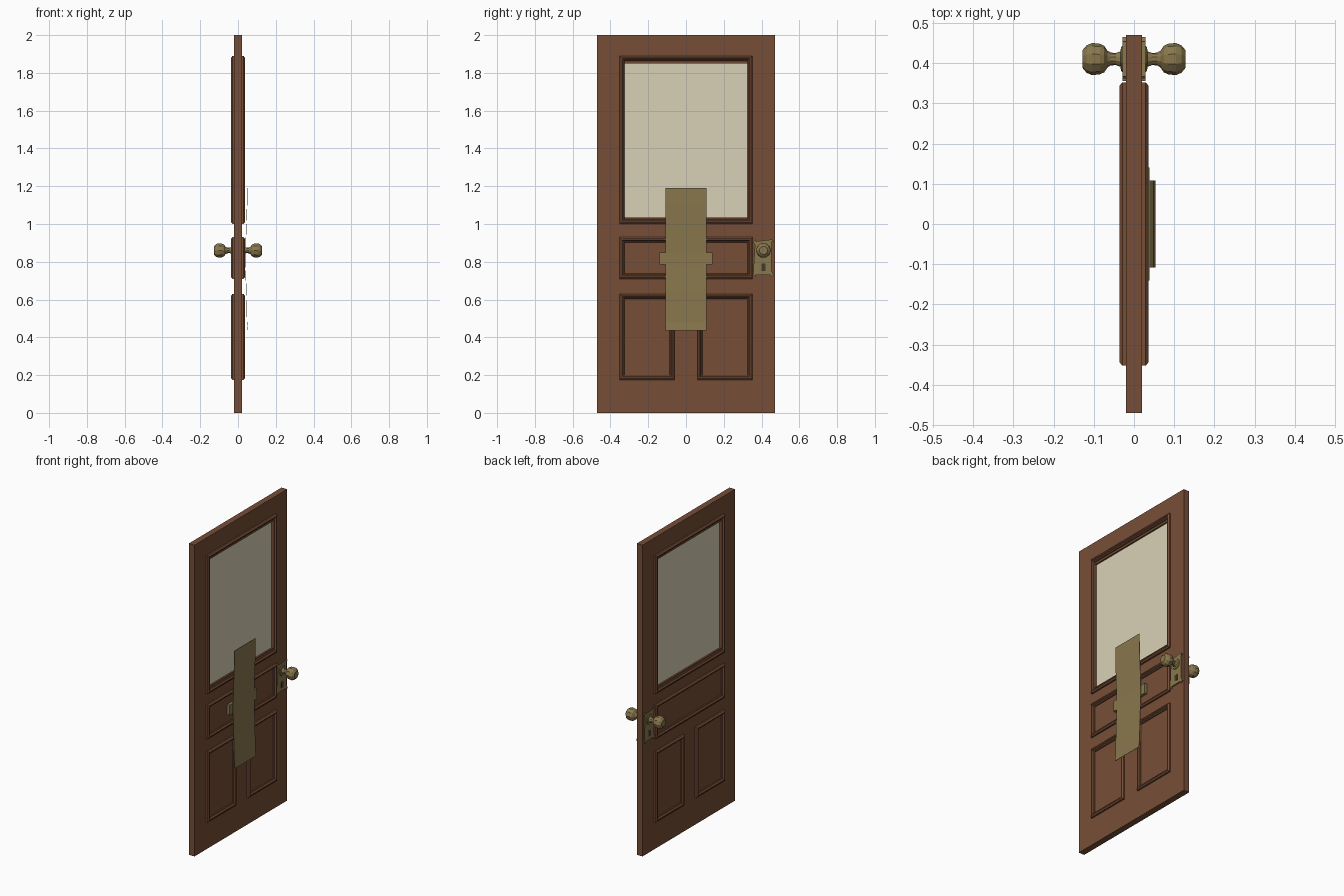
import bpy, bmesh, math
from mathutils import Vector

if "Cube" in bpy.data.objects:
    bpy.data.objects.remove(bpy.data.objects["Cube"])


def material(name, r, g, b):
    m = bpy.data.materials.new(name)
    m.diffuse_color = tuple((c / 255) ** 2.2 for c in (r, g, b)) + (1,)
    m.use_nodes = True
    m.node_tree.nodes["Principled BSDF"].inputs["Base Color"].default_value = m.diffuse_color
    return m


WOOD = material("brown wood", 118, 79, 58)
GLASS = material("cream glass", 216, 207, 180)
BRASS = material("old brass", 136, 119, 78)
DARK = material("dark keyhole", 70, 62, 42)


def finish(name, bm, mat):
    bmesh.ops.recalc_face_normals(bm, faces=bm.faces)
    me = bpy.data.meshes.new(name)
    bm.to_mesh(me)
    bm.free()
    me.materials.append(mat)
    ob = bpy.data.objects.new(name, me)
    bpy.context.collection.objects.link(ob)
    return ob


def loft(name, rings, mat, closed=False, caps=(False, False)):
    """Bridge rings of points into a surface."""
    bm = bmesh.new()
    vs = [[bm.verts.new(p) for p in r] for r in rings]
    n = len(vs[0])
    pairs = list(zip(vs, vs[1:])) + ([(vs[-1], vs[0])] if closed else [])
    for a, b in pairs:
        for i in range(n):
            j = (i + 1) % n
            bm.faces.new((a[i], a[j], b[j], b[i]))
    if caps[0]:
        bm.faces.new(vs[0])
    if caps[1]:
        bm.faces.new(vs[-1])
    return finish(name, bm, mat)


def rect(r, x, inset=0.0):
    y0, y1, z0, z1 = r
    y0, y1, z0, z1 = y0 + inset, y1 - inset, z0 + inset, z1 - inset
    return [(x, y0, z0), (x, y1, z0), (x, y1, z1), (x, y0, z1)]


def box(name, r, x0, x1, mat):
    return loft(name, [rect(r, x0), rect(r, x1)], mat, caps=(True, True))


# door slab with a window opening
T = 0.02
outer = (-0.47, 0.47, 0, 2)
window = (-0.352, 0.352, 1.0, 1.89)
hole = (-0.325, 0.325, 1.035, 1.85)
loft("door_slab", [rect(outer, T), rect(hole, T), rect(hole, -T), rect(outer, -T)],
     WOOD, closed=True)
box("window_glass", hole, -0.01, 0.01, GLASS)

# raised mouldings on both faces
panels = {"window": window, "middle": (-0.352, 0.352, 0.71, 0.93),
          "lower_left": (-0.352, -0.06, 0.175, 0.63),
          "lower_right": (0.06, 0.352, 0.175, 0.63)}
profile = [(0, 0.019), (0, 0.029), (0.008, 0.036), (0.015, 0.036),
           (0.019, 0.028), (0.025, 0.026), (0.027, 0.019)]
for side, s in (("right", 1), ("left", -1)):
    for name, r in panels.items():
        loft(f"{name}_moulding_{side}", [rect(r, s * x, i) for i, x in profile], WOOD)

# lock plates, keyholes and faceted knobs
Y, Z = 0.41, 0.86


def scalloped(x, hy, z0, z1, c):
    pts = []
    for cy, cz, a0 in ((Y + hy, z1, 270), (Y - hy, z1, 0),
                       (Y - hy, z0, 90), (Y + hy, z0, 180)):
        for k in range(4):
            a = math.radians(a0 - 30 * k)
            pts.append((x, cy + c * math.cos(a), cz + c * math.sin(a)))
    return pts


def clean_corners(x, hy, z0, z1, c):
    # concave corner arcs, walked in one direction around the plate
    pts = []
    for cy, cz, a0 in ((Y + hy, z1, 270), (Y + hy, z0, 180),
                       (Y - hy, z0, 90), (Y - hy, z1, 0)):
        for k in range(4):
            a = math.radians(a0 - 30 * k)
            pts.append((x, cy + c * math.cos(a), cz + c * math.sin(a)))
    return pts


knob = [(0.026, 0.034), (0.032, 0.030), (0.034, 0.019), (0.045, 0.015), (0.058, 0.016),
        (0.066, 0.021), (0.074, 0.033), (0.085, 0.038), (0.104, 0.040),
        (0.118, 0.034), (0.128, 0.022)]
N = 10
for side, s in (("right", 1), ("left", -1)):
    ob = loft(f"lock_plate_{side}",
              [[(p[0], p[1], p[2]) for p in
                [(q[0], q[1], q[2]) for q in clean_corners(s * x, 0.055, 0.718, 0.918, 0.012)]]
               for x in (0.018, 0.028)], BRASS, caps=(True, True))
    box(f"keyhole_{side}", (Y - 0.011, Y + 0.011, 0.752, 0.79), s * 0.027, s * 0.029, DARK)
    rings = [[(s * x, Y + r * math.cos(2 * math.pi * k / N), Z + r * math.sin(2 * math.pi * k / N))
              for k in range(N)] for x, r in knob]
    loft(f"door_knob_{side}", rings, BRASS, caps=(True, True))

# mail slot plate and the long bent sheet hanging in front of it
box("slot_plate", (-0.14, 0.14, 0.785, 0.85), 0.019, 0.038, BRASS)
curve = [(0.050, 1.19), (0.049, 1.1), (0.045, 0.98), (0.040, 0.85),
         (0.040, 0.78), (0.045, 0.65), (0.049, 0.48), (0.054, 0.435)]
rings = [[(x, -0.108, z), (x, 0.108, z), (x - 0.002, 0.108, z), (x - 0.002, -0.108, z)]
         for x, z in curve]
loft("bent_sheet", rings, BRASS, caps=(True, True))
